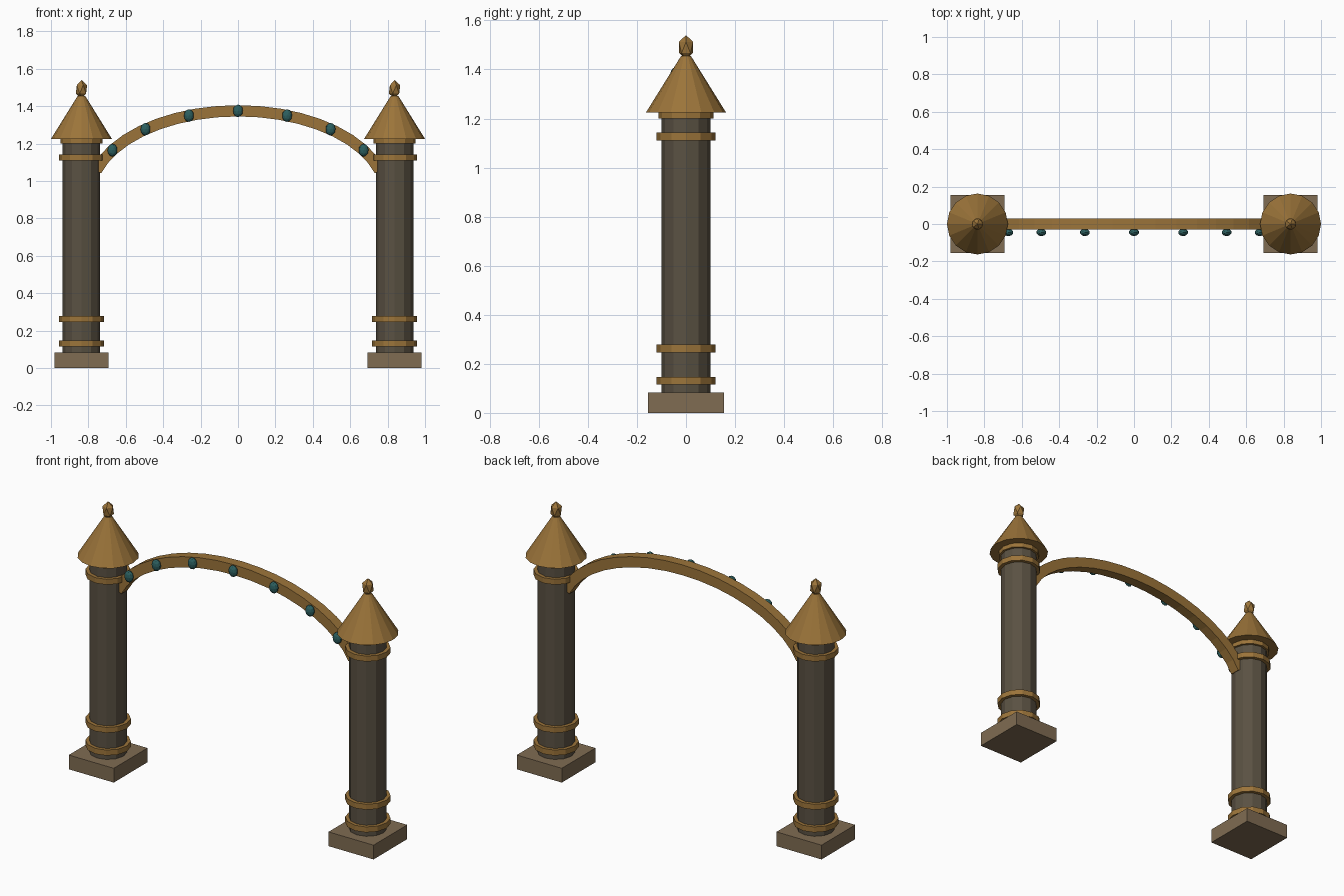
import bpy, bmesh, math
from mathutils import Matrix, Vector

if "Cube" in bpy.data.objects:
    bpy.data.objects.remove(bpy.data.objects["Cube"])


def material(name, rgb):
    m = bpy.data.materials.new(name)
    m.diffuse_color = (*rgb, 1)
    m.use_nodes = True
    m.node_tree.nodes["Principled BSDF"].inputs["Base Color"].default_value = m.diffuse_color
    return m


GOLD = material("aged gold", (0.33, 0.175, 0.042))
STONE = material("dark stone", (0.102, 0.082, 0.055))
BASE = material("tan stone", (0.215, 0.15, 0.085))
GEM = material("teal gem", (0.025, 0.115, 0.115))


def finish(name, bm, mat):
    bmesh.ops.recalc_face_normals(bm, faces=bm.faces)
    me = bpy.data.meshes.new(name)
    bm.to_mesh(me)
    bm.free()
    me.materials.append(mat)
    ob = bpy.data.objects.new(name, me)
    bpy.context.collection.objects.link(ob)
    return ob


def drum(name, x, z0, z1, r0, r1, sides, mat):
    bm = bmesh.new()
    bmesh.ops.create_cone(bm, cap_ends=True, segments=sides, radius1=r0, radius2=r1,
                          depth=z1 - z0, matrix=Matrix.Translation((x, 0, (z0 + z1) / 2)))
    return finish(name, bm, mat)


def gem(name, loc, size, detail, mat):
    bm = bmesh.new()
    bmesh.ops.create_icosphere(bm, subdivisions=detail, radius=1,
                               matrix=Matrix.Translation(loc) @ Matrix.Diagonal((*size, 1)))
    return finish(name, bm, mat)


# Two pillars with plinth, bands, roof and finial
for side, x in (("left", -0.837), ("right", 0.837)):
    bm = bmesh.new()
    bmesh.ops.create_cube(bm, size=1, matrix=Matrix.Translation((x, 0, 0.0415))
                          @ Matrix.Diagonal((0.29, 0.31, 0.083, 1)))
    finish(side + "_plinth", bm, BASE)
    drum(side + "_column", x, 0.083, 1.21, 0.1, 0.1, 12, STONE)
    for i, z in enumerate((0.131, 0.263, 1.126)):
        drum(f"{side}_band_{i + 1}", x, z - 0.016, z + 0.016, 0.12, 0.12, 12, GOLD)
    drum(side + "_collar", x, 1.2, 1.226, 0.113, 0.113, 12, GOLD)
    drum(side + "_roof", x, 1.225, 1.455, 0.163, 0.02, 16, GOLD)
    gem(side + "_finial", (x, 0, 1.49), (0.034, 0.034, 0.05), 1, GOLD)

# Elliptical arch: rectangular section swept along the curve
A, B, CZ, HALF = 0.79, 0.445, 0.93, 0.03


def arch_point(deg, offset=0):
    s, c = math.sin(math.radians(deg)), math.cos(math.radians(deg))
    n = Vector((s / A, 0, c / B)).normalized()
    return Vector((A * s, 0, CZ + B * c)) + n * offset


bm = bmesh.new()
rings = []
for i in range(-9, 10):
    rings.append([bm.verts.new(arch_point(i * 8.2, o) + Vector((0, y, 0)))
                  for o, y in ((-HALF, -0.03), (HALF, -0.03), (HALF, 0.03), (-HALF, 0.03))])
for a, b in zip(rings, rings[1:]):
    for k in range(4):
        bm.faces.new((a[k], a[(k + 1) % 4], b[(k + 1) % 4], b[k]))
bm.faces.new(rings[0])
bm.faces.new(rings[-1])
finish("arch", bm, GOLD)

# Gems along the front of the arch
for i in range(-3, 4):
    p = arch_point(i * 19.4)
    gem(f"arch_gem_{i + 4}", (p.x, -0.045, p.z), (0.027, 0.02, 0.034), 2, GEM)
